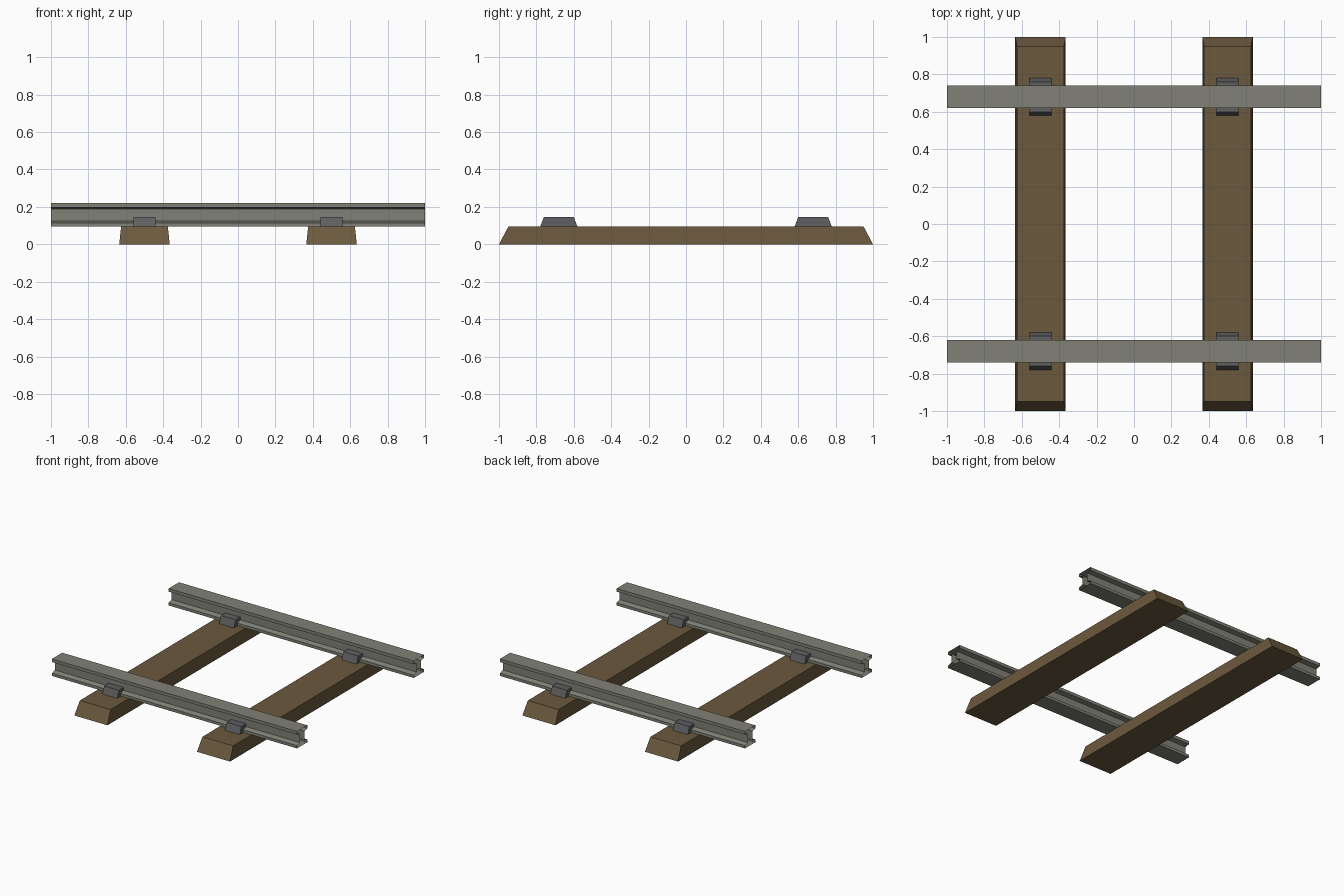
import bpy

if "Cube" in bpy.data.objects:
    bpy.data.objects.remove(bpy.data.objects["Cube"])


def material(name, rgb):
    m = bpy.data.materials.new(name)
    m.diffuse_color = (*rgb, 1)
    m.use_nodes = True
    m.node_tree.nodes["Principled BSDF"].inputs["Base Color"].default_value = m.diffuse_color
    return m


WOOD = material("brown wood", (0.15, 0.10, 0.048))
STEEL = material("grey steel", (0.22, 0.22, 0.185))
IRON = material("dark iron", (0.115, 0.115, 0.122))


def add_object(name, verts, faces, mat, loc):
    mesh = bpy.data.meshes.new(name)
    mesh.from_pydata(verts, [], faces)
    mesh.materials.append(mat)
    ob = bpy.data.objects.new(name, mesh)
    ob.location = loc
    bpy.context.collection.objects.link(ob)
    return ob


def tapered_block(name, bottom, top, height, mat, loc):
    """Block with a half-size (x, y) at the bottom and another at the top."""
    verts = [(sx * hx, sy * hy, z)
             for (hx, hy), z in ((bottom, 0), (top, height))
             for sx, sy in ((-1, -1), (1, -1), (1, 1), (-1, 1))]
    faces = [(3, 2, 1, 0), (4, 5, 6, 7)]
    faces += [(i, (i + 1) % 4, (i + 1) % 4 + 4, i + 4) for i in range(4)]
    return add_object(name, verts, faces, mat, loc)


# rail cross-section, right half from foot to head (y, z), then mirrored
half = [(0.06, 0.095), (0.06, 0.115), (0.025, 0.125),
        (0.025, 0.19), (0.06, 0.197), (0.06, 0.22)]
profile = half + [(-y, z) for y, z in reversed(half)]
n = len(profile)

# rails: open-ended I-shaped shells
for side, y in (("front", -0.68), ("back", 0.68)):
    verts = [(x, py, pz) for x in (-1, 1) for py, pz in profile]
    faces = [(i, (i + 1) % n, (i + 1) % n + n, i + n) for i in range(n)]
    add_object(f"{side}_rail", verts, faces, STEEL, (0, y, 0))

# wooden sleepers and the iron clips that hold the rails
for side, x in (("left", -0.5), ("right", 0.5)):
    tapered_block(f"{side}_sleeper", (0.135, 1.0), (0.125, 0.95),
                  0.094, WOOD, (x, 0, 0))
    for end, y in (("front", -0.68), ("back", 0.68)):
        tapered_block(f"{side}_{end}_clip", (0.06, 0.1), (0.06, 0.08),
                      0.053, IRON, (x, y, 0.093))
